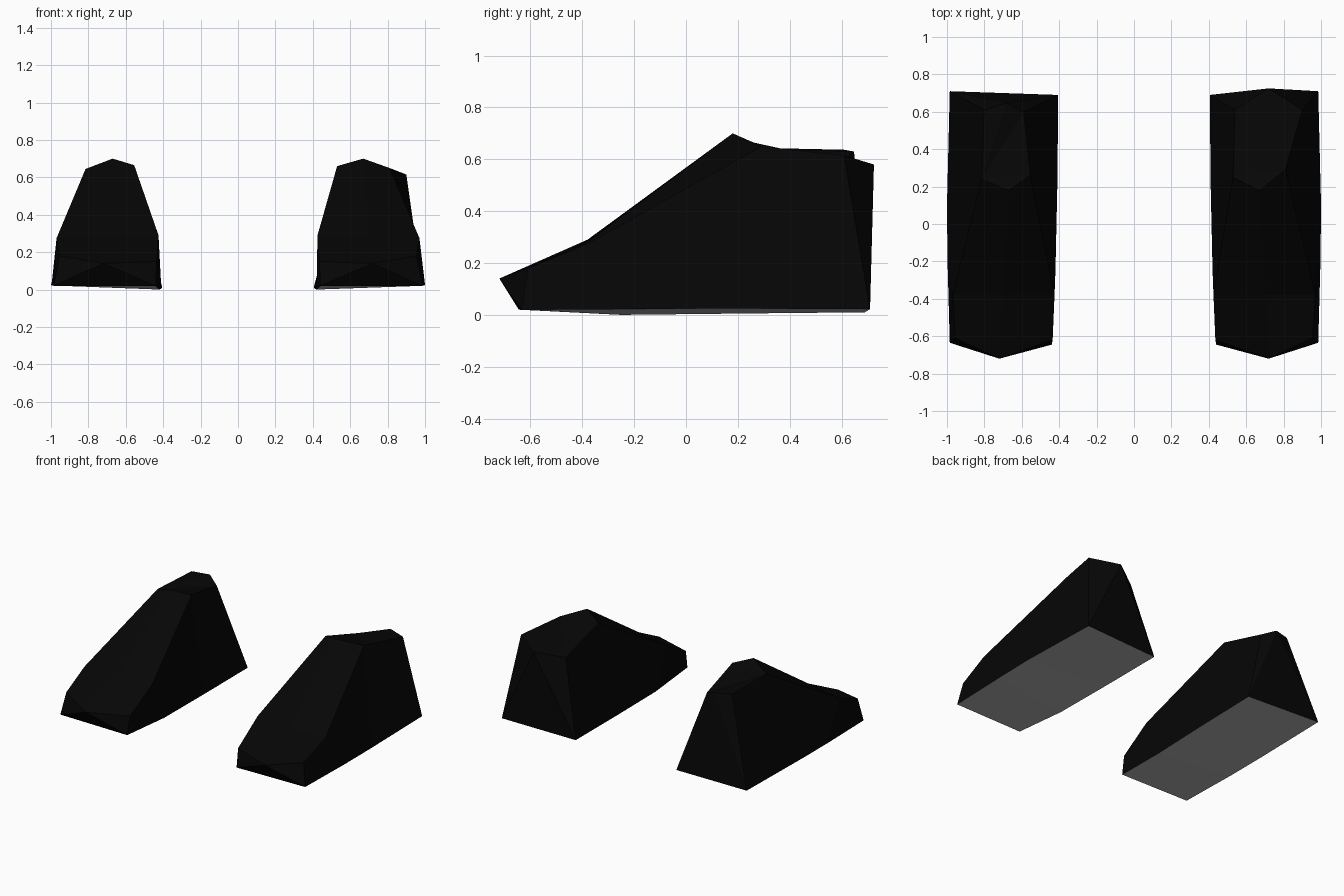
import bpy

if "Cube" in bpy.data.objects:
    bpy.data.objects.remove(bpy.data.objects["Cube"])


def material(name, value):
    m = bpy.data.materials.new(name)
    m.diffuse_color = (value, value, value, 1)
    m.use_nodes = True
    m.node_tree.nodes["Principled BSDF"].inputs["Base Color"].default_value = m.diffuse_color
    return m


black = material("black leather", 0.0018)
grey = material("grey sole", 0.43)


def wedge_shoe(name, side, collar, heel):
    # cross-sections from toe to heel: inner bottom, inner top, ridge, outer top, outer bottom
    sections = [
        [(.44, -.645, .02), (.435, -.62, .15), (.72, -.72, .14), (.955, -.61, .18), (.985, -.635, .02)],
        [(.42, -.25, .0), (.425, -.38, .29), (.70, -.38, .28), (.97, -.38, .275), (.997, -.2, .022)],
        [(.41, .2, .005), collar[0], (.67, .18, .70), collar[1], (1.0, .1, .025)],
        [(.405, .69, .01), heel[0], heel[1], heel[2], (.985, .71, .022)],
    ]
    verts = [(side * x, y, z) for s in sections for x, y, z in s]
    faces = []
    for a in (0, 5, 10):
        b = a + 5
        # the last span's top is the collar, built separately
        strips = range(4) if a < 10 else (0, 3)
        faces += [(a + i, b + i, b + i + 1, a + i + 1) for i in strips]
        faces.append((a + 4, b + 4, b, a))
    # sunken collar behind the peak
    faces += [(11, 13, 12), (13, 17, 18), (13, 16, 17), (13, 11, 16)]
    # toe and heel caps, fanned from the ridge point
    faces += [(2, 0, 1), (2, 4, 0), (2, 3, 4)]
    faces += [(17, 16, 15), (17, 15, 19), (17, 19, 18)]
    # wind the faces outwards
    flip = {11, 13, 12}
    faces = [f[::-1] if set(f) == flip else f for f in faces]
    if side < 0:
        faces = [f[::-1] for f in faces]
    mesh = bpy.data.meshes.new(name)
    mesh.from_pydata(verts, [], faces)
    bm = bmesh.new()
    bm.from_mesh(mesh)
    bmesh.ops.recalc_face_normals(bm, faces=bm.faces)
    bm.to_mesh(mesh)
    bm.free()
    mesh.materials.append(black)
    mesh.materials.append(grey)
    # underside faces become the grey sole
    for p in mesh.polygons:
        if p.normal.z < -.9:
            p.material_index = 1
    ob = bpy.data.objects.new(name, mesh)
    bpy.context.collection.objects.link(ob)


import bmesh

# the two shoes differ slightly around the collar and heel
wedge_shoe("right_shoe", 1, [(.53, .25, .66), (.81, .29, .65)],
           [(.54, .61, .545), (.72, .725, .58), (.9, .61, .615)])
wedge_shoe("left_shoe", -1, [(.555, .26, .665), (.815, .24, .645)],
           [(.59, .60, .59), (.68, .648, .63), (.80, .61, .637)])
